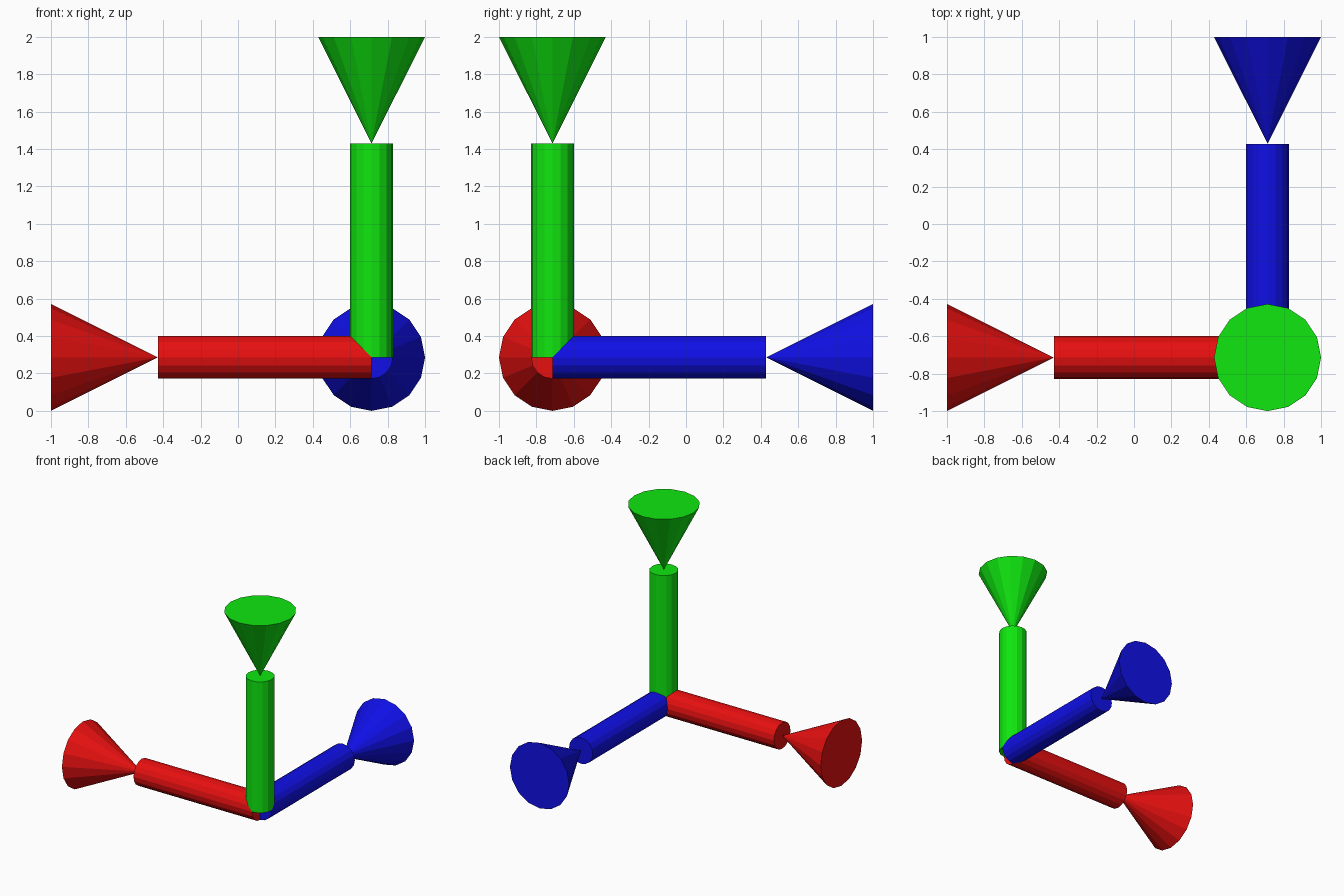
import bpy
from mathutils import Vector

if "Cube" in bpy.data.objects:
    bpy.data.objects.remove(bpy.data.objects["Cube"])

ORIGIN = Vector((0.714, -0.714, 0.286))
SHAFT_R, SHAFT_LEN = 0.1143, 1.143
HEAD_R, HEAD_LEN = 0.286, 0.571
SIDES = 16


def add_part(name, r1, r2, length, start, direction, material):
    # Tapered solid that runs from a start distance out along one axis
    bpy.ops.mesh.primitive_cone_add(
        vertices=SIDES, radius1=r1, radius2=r2, depth=length,
        location=ORIGIN + direction * (start + length / 2),
        rotation=direction.to_track_quat('Z', 'Y').to_euler())
    obj = bpy.context.object
    obj.name = name
    obj.data.materials.append(material)


# Three arms: left, back and up
arms = {
    "left": ((-1, 0, 0), (0.8, 0.005, 0.005, 1)),
    "back": ((0, 1, 0), (0.005, 0.005, 0.8, 1)),
    "up": ((0, 0, 1), (0.005, 0.8, 0.005, 1)),
}
for side, (axis, colour) in arms.items():
    mat = bpy.data.materials.new(side + "_colour")
    mat.diffuse_color = colour
    mat.use_nodes = True
    mat.node_tree.nodes["Principled BSDF"].inputs["Base Color"].default_value = mat.diffuse_color
    d = Vector(axis)
    # Shaft cylinder, then a cone with its tip touching the shaft end
    add_part(side + "_shaft", SHAFT_R, SHAFT_R, SHAFT_LEN, 0, d, mat)
    add_part(side + "_cone", 0, HEAD_R, HEAD_LEN, SHAFT_LEN, d, mat)
